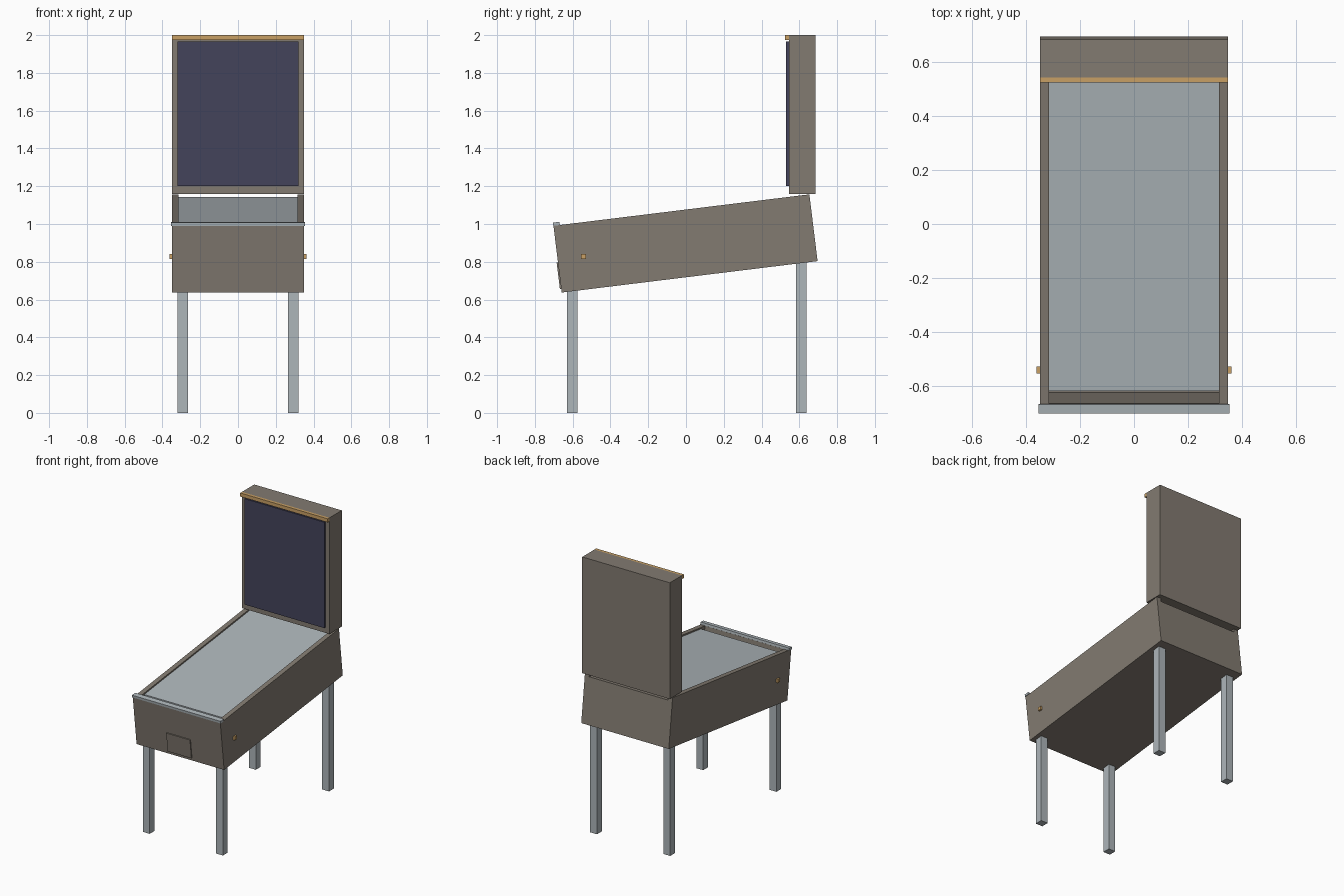
import bpy
from math import radians
from mathutils import Matrix, Vector

cube = bpy.data.objects.get("Cube")
if cube:
    bpy.data.objects.remove(cube, do_unlink=True)


def material(name, rgb):
    mat = bpy.data.materials.new(name)
    mat.use_nodes = True
    mat.diffuse_color = (*rgb, 1)
    mat.node_tree.nodes["Principled BSDF"].inputs["Base Color"].default_value = (*rgb, 1)
    return mat


BROWN = material("cabinet brown", (0.225, 0.197, 0.165))
METAL = material("pale metal", (0.42, 0.465, 0.49))
SCREEN = material("dark blue glass", (0.056, 0.056, 0.105))
BRASS = material("golden trim", (0.58, 0.35, 0.13))

# The cabinet body leans, so its parts are laid out in a tilted frame
TILT = Matrix.Translation((0, -0.0025, 0.897)) @ Matrix.Rotation(radians(7), 4, "X")


def box(name, x, y, z, mat, frame=Matrix()):
    """Box from (min, max) ranges along each axis of the frame."""
    bpy.ops.mesh.primitive_cube_add(size=1)
    ob = bpy.context.object
    ob.name = ob.data.name = name
    lo, hi = (Vector(c) for c in zip(x, y, z))
    ob.data.transform(Matrix.Diagonal((*(hi - lo), 1)))
    ob.matrix_world = frame @ Matrix.Translation((lo + hi) / 2)
    ob.data.materials.append(mat)
    return ob


W = 0.35          # half width of the cabinet
IN = 0.315        # half width between the side panels
L, H = 0.6825, 0.178   # half length and half height of the tilted body

# Parts on both sides
for side, s in (("left", 1), ("right", -1)):
    def span(a, b):
        return tuple(sorted((s * a, s * b)))
    box(f"{side}_side_panel", span(IN, W), (-L, L), (-H, H), BROWN, TILT)
    box(f"{side}_button", span(W - 0.01, 0.363), (-0.555, -0.53), (0.815, 0.84), BRASS)
    box(f"{side}_front_leg", span(0.265, 0.32), (-0.63, -0.575), (0, 0.66), METAL)
    box(f"{side}_back_leg", span(0.265, 0.32), (0.582, 0.638), (0, 0.81), METAL)

# Body panels between the sides
box("floor_panel", (-IN, IN), (-L, L), (-H, 0.025 - H), BROWN, TILT)
box("front_panel", (-IN, IN), (-L, 0.035 - L), (0.025 - H, H), BROWN, TILT)
box("back_panel", (-IN, IN), (L - 0.035, L), (0.025 - H, H - 0.025), BROWN, TILT)
box("playfield", (-IN, IN), (-0.602, 0.647), (0.15, 0.168), METAL, TILT)
box("lock_bar", (-0.354, 0.354), (-L - 0.001, 0.034 - L), (H, 0.195), METAL, TILT)
box("coin_door", (-0.095, 0.095), (-L - 0.007, -L), (0.02 - H, 0.16 - H), BROWN, TILT)

# Upright display box
box("display_box", (-W, W), (0.545, 0.685), (1.16, 2.0), BROWN)
box("display_glass", (-0.32, 0.32), (0.53, 0.546), (1.2, 1.965), SCREEN)
box("top_trim", (-W, W), (0.525, 0.5455), (1.974, 2.0), BRASS)
